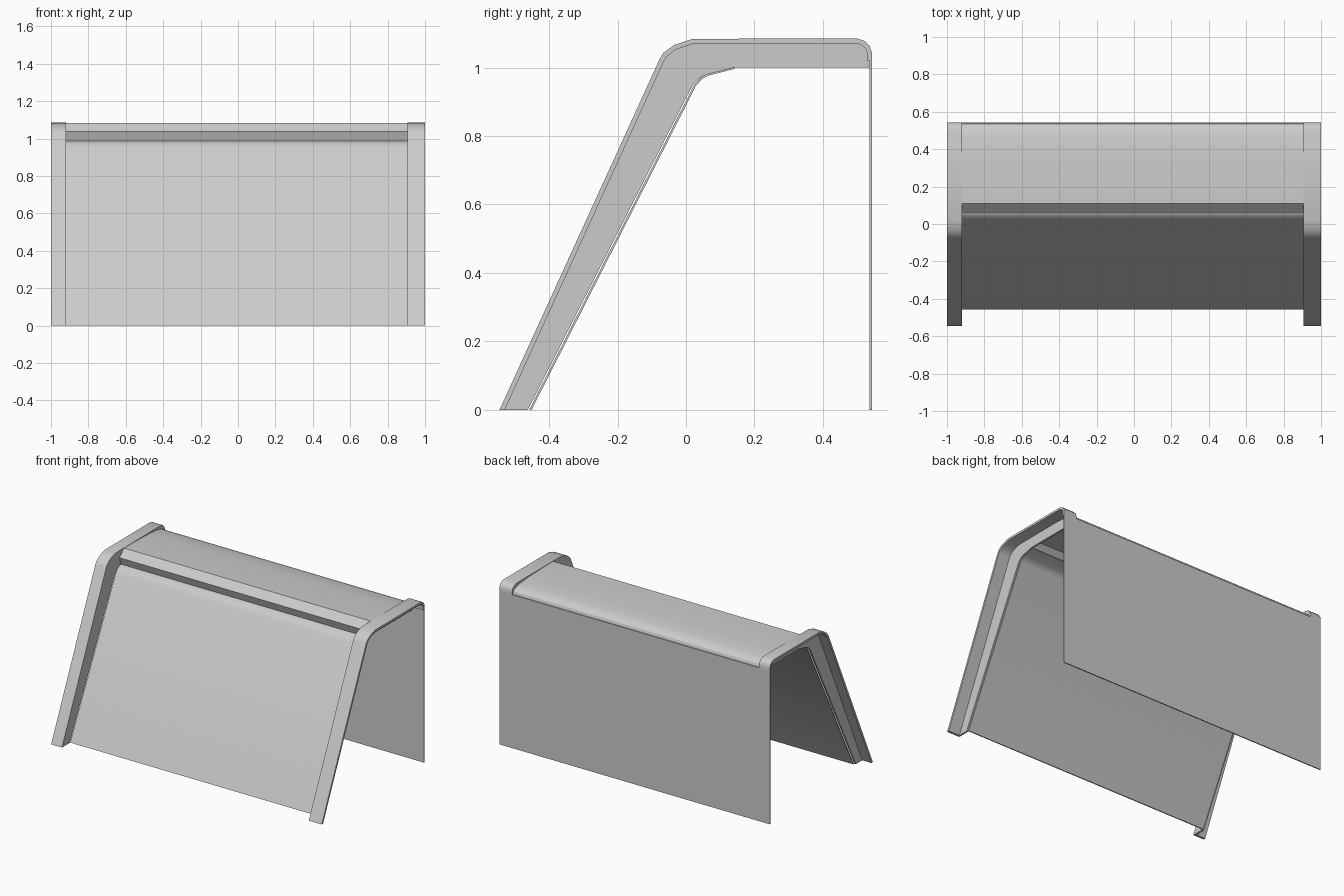
import bpy
import bmesh
from mathutils import Vector

cube = bpy.data.objects.get("Cube")
if cube:
    bpy.data.objects.remove(cube, do_unlink=True)

grey = bpy.data.materials.new("light_grey")
grey.use_nodes = True
colour = (0.6, 0.6, 0.6, 1)
grey.diffuse_color = colour
grey.node_tree.nodes["Principled BSDF"].inputs["Base Color"].default_value = colour


def extrude_profile(name, outline, x0, x1):
    """Solid from a closed (y, z) outline stretched between two x positions."""
    bm = bmesh.new()
    face = bm.faces.new([bm.verts.new((x0, y, z)) for y, z in outline])
    moved = bmesh.ops.extrude_face_region(bm, geom=[face])["geom"]
    verts = [v for v in moved if isinstance(v, bmesh.types.BMVert)]
    bmesh.ops.translate(bm, verts=verts, vec=(x1 - x0, 0, 0))
    bmesh.ops.recalc_face_normals(bm, faces=bm.faces)
    mesh = bpy.data.meshes.new(name)
    bm.to_mesh(mesh)
    bm.free()
    mesh.materials.append(grey)
    obj = bpy.data.objects.new(name, mesh)
    bpy.context.collection.objects.link(obj)
    bpy.ops.object.select_all(action="DESELECT")
    obj.select_set(True)
    bpy.context.view_layer.objects.active = obj
    bpy.ops.object.shade_smooth_by_angle(angle=0.5)
    return obj


def sheet(path, thickness):
    """Closed outline of a bent sheet; thickness goes to the right of the path."""
    pts = [Vector(p) for p in path]
    inner = []
    for i, p in enumerate(pts):
        sides = []
        if i > 0:
            sides.append((p - pts[i - 1]).normalized())
        if i < len(pts) - 1:
            sides.append((pts[i + 1] - p).normalized())
        normals = [Vector((d.y, -d.x)) for d in sides]
        n = sum(normals, Vector((0, 0))).normalized()
        inner.append(p + n * (thickness / n.dot(normals[0])))
    # level the foot with the ground
    if pts[0].y == 0:
        along = (pts[1] - pts[0]).normalized()
        inner[0] -= along * (inner[0].y / along.y)
    return [tuple(p) for p in pts + inner[::-1]]


# Side frames: an outward flange over an upright web
outer = [(-0.545, 0), (-0.077, 1.025), (-0.066, 1.043), (-0.035, 1.066),
         (0.02, 1.084), (0.5, 1.085), (0.522, 1.078), (0.537, 1.063),
         (0.543, 1.045), (0.543, 1.02)]
inner = [(0.535, 1.0), (0.14, 1.0), (0.06, 0.98), (0.04, 0.97),
         (0.02, 0.95), (-0.462, 0)]
web = [(-0.537, 0), (-0.07, 1.022), (-0.033, 1.06), (0.02, 1.078),
       (0.5, 1.079), (0.53, 1.06), (0.537, 1.03)] + inner
for side, edge, tip in (("left", 0.905, 1), ("right", -0.92, -1)):
    sign = 1 if tip > 0 else -1
    extrude_profile(side + "_frame_flange", sheet(outer, 0.014), edge, tip)
    extrude_profile(side + "_frame_web", web, edge, edge + sign * 0.012)

# Sloping front panel, bent over at the top
extrude_profile("front_panel", sheet([(-0.458, 0), (0.024, 0.95), (0.042, 0.97),
                                      (0.062, 0.982), (0.14, 1.002)], 0.006),
                -0.92, 0.91)

# Top panel rolling down to the back
extrude_profile("top_panel", sheet([(0.11, 1.083), (0.25, 1.081), (0.38, 1.077),
                                    (0.47, 1.069), (0.51, 1.058),
                                    (0.53, 1.042), (0.537, 1.022)], 0.006),
                -0.92, 0.92)

# Angled lip along the front of the top panel
extrude_profile("front_lip", sheet([(0.08, 0.986), (0.062, 1.037),
                                    (0.11, 1.083)], 0.006), -0.92, 0.91)

# Upright back panel
extrude_profile("back_panel", [(0.536, 0), (0.543, 0), (0.543, 1.025),
                               (0.536, 1.025)], -1, 1)
